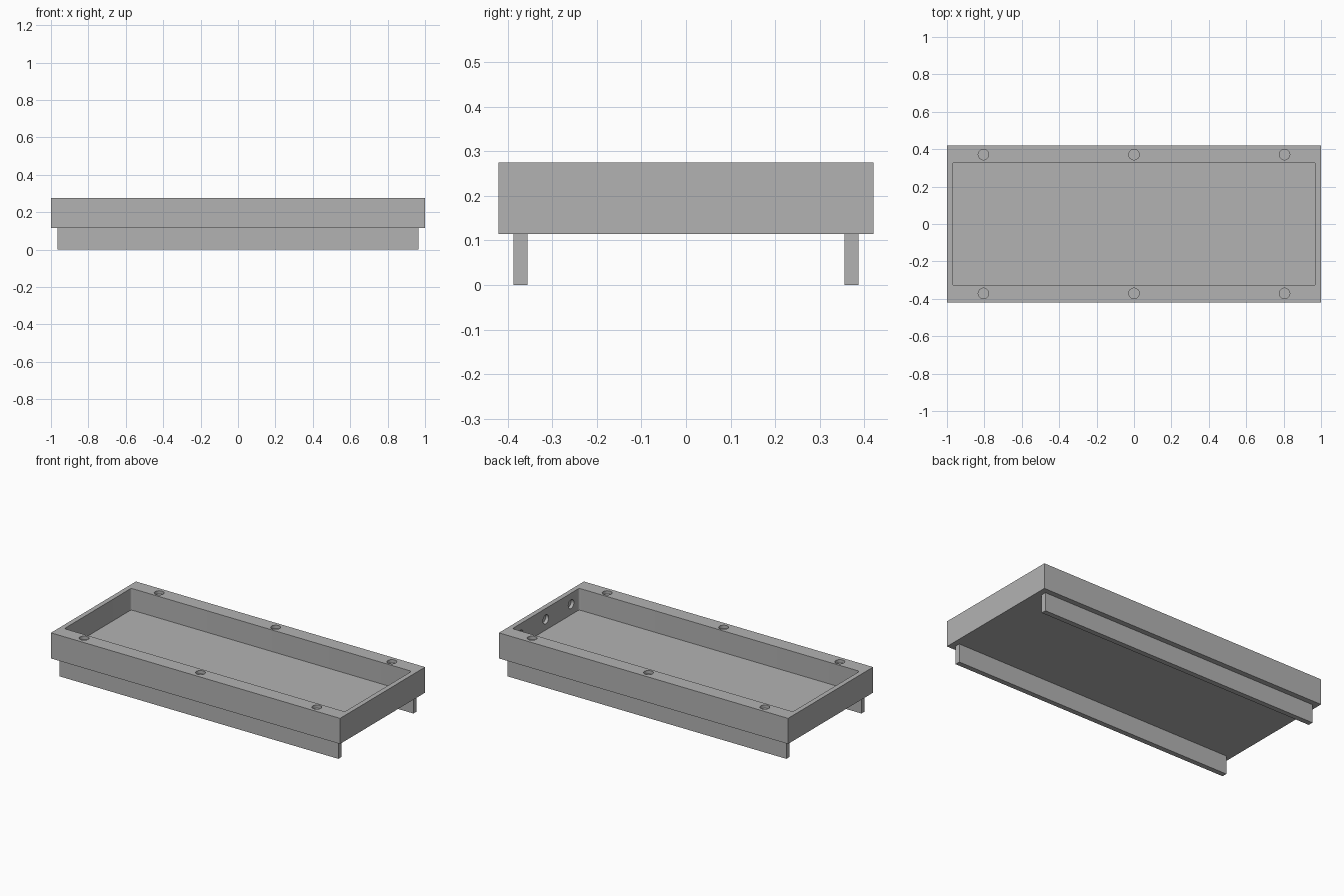
import bpy, bmesh, math
from mathutils import Matrix, Vector

cube = bpy.data.objects.get("Cube")
if cube:
    bpy.data.objects.remove(cube, do_unlink=True)

grey = bpy.data.materials.new("plain grey")
grey.use_nodes = True
grey.diffuse_color = (0.45, 0.45, 0.45, 1)
grey.node_tree.nodes["Principled BSDF"].inputs["Base Color"].default_value = grey.diffuse_color


def finish(name, bm):
    mesh = bpy.data.meshes.new(name)
    bm.to_mesh(mesh)
    bm.free()
    mesh.materials.append(grey)
    obj = bpy.data.objects.new(name, mesh)
    bpy.context.collection.objects.link(obj)
    return obj


def box(name, low, high, corner=0):
    """Box between two corners, with optionally rounded upright edges."""
    low, high = Vector(low), Vector(high)
    bm = bmesh.new()
    bmesh.ops.create_cube(bm, size=1)
    bmesh.ops.scale(bm, vec=high - low, verts=bm.verts)
    bmesh.ops.translate(bm, vec=(low + high) / 2, verts=bm.verts)
    if corner:
        upright = [e for e in bm.edges
                   if abs(e.verts[0].co.z - e.verts[1].co.z) > 0.01]
        bmesh.ops.bevel(bm, geom=upright, offset=corner, segments=4,
                        profile=0.5, affect='EDGES')
    return finish(name, bm)


def plug(name, centre, axis, depth):
    """Round cutter reaching the given depth either side of its centre."""
    bm = bmesh.new()
    turn = Matrix.Rotation(math.pi / 2, 4, 'Y') if axis == 'X' else Matrix()
    bmesh.ops.create_cone(bm, cap_ends=True, segments=32, radius1=0.028,
                          radius2=0.028, depth=2 * depth,
                          matrix=Matrix.Translation(centre) @ turn)
    return finish(name, bm)


top, base, floor = 0.275, 0.115, 0.14

# Tray with its cavity and blind round sockets
tray = box("tray", (-1, -0.42, base), (1, 0.42, top))
cutters = [box("cavity_cutter", (-0.97, -0.33, floor), (0.97, 0.33, top + 0.1), 0.012)]
for y in (-0.371, 0.371):
    for x in (-0.805, 0, 0.805):
        cutters.append(plug("rim_socket_cutter", (x, y, top), 'Z', 0.02))
for y in (-0.25, 0, 0.25):
    cutters.append(plug("wall_socket_cutter", (0.97, y, 0.207), 'X', 0.02))

bpy.context.view_layer.objects.active = tray
for cutter in cutters:
    cutter.hide_render = True
    cut = tray.modifiers.new("cut", 'BOOLEAN')
    cut.operation, cut.solver, cut.object = 'DIFFERENCE', 'EXACT', cutter
    bpy.ops.object.modifier_apply(modifier=cut.name)
    bpy.data.objects.remove(cutter, do_unlink=True)

# Smooth the round walls, keep the edges sharp
bpy.ops.object.select_all(action='DESELECT')
tray.select_set(True)
bpy.ops.object.shade_smooth_by_angle(angle=math.radians(30))

# Long rails under the tray
for name, y in (("front_rail", -0.371), ("back_rail", 0.371)):
    box(name, (-0.965, y - 0.016, 0), (0.965, y + 0.016, base))
